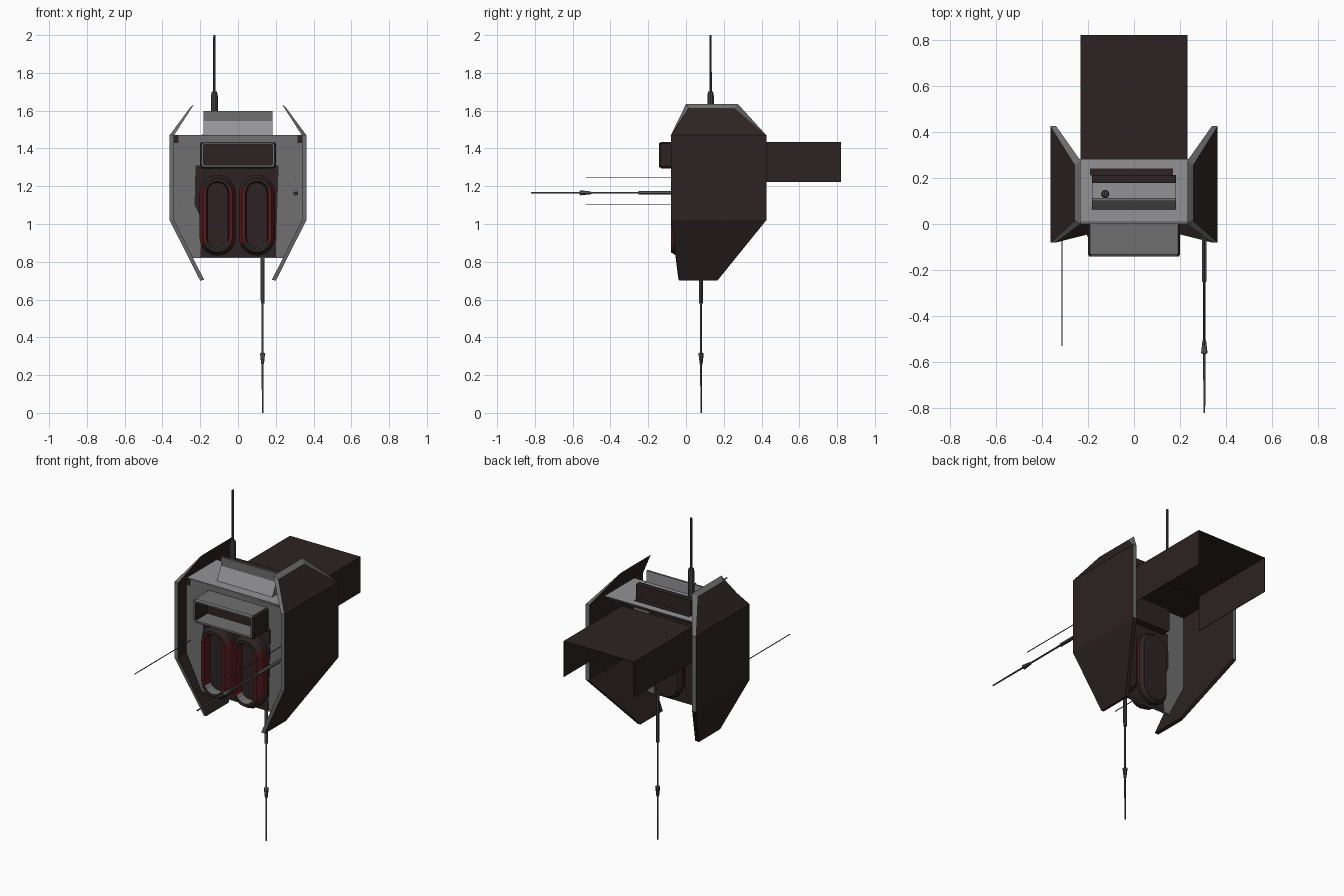
import bpy, bmesh, math
from mathutils import Vector

if "Cube" in bpy.data.objects:
    bpy.data.objects.remove(bpy.data.objects["Cube"])


def mat(name, r, g, b):
    m = bpy.data.materials.new(name)
    m.diffuse_color = (r, g, b, 1)
    m.use_nodes = True
    m.node_tree.nodes["Principled BSDF"].inputs["Base Color"].default_value = m.diffuse_color
    return m


GREY = mat("grey_metal", 0.16, 0.16, 0.165)
LIGHT = mat("light_grey_metal", 0.29, 0.29, 0.3)
BROWN = mat("dark_brown", 0.026, 0.017, 0.017)
RED = mat("dark_red", 0.09, 0.011, 0.012)
STEEL = mat("dark_steel", 0.06, 0.06, 0.062)


def make(name, verts, faces, mats, rule=None, recalc=True):
    me = bpy.data.meshes.new(name)
    bm = bmesh.new()
    vs = [bm.verts.new(v) for v in verts]
    for f in faces:
        bm.faces.new([vs[i] for i in f])
    if recalc:
        bmesh.ops.recalc_face_normals(bm, faces=bm.faces)
    bm.normal_update()
    for m in mats:
        me.materials.append(m)
    if rule:
        for f in bm.faces:
            f.material_index = rule(f)
    bm.to_mesh(me)
    bm.free()
    ob = bpy.data.objects.new(name, me)
    bpy.context.collection.objects.link(ob)
    return ob


def loft(name, rings, mats, rule=None):
    """Skin equal-sized rings and cap both ends."""
    n, k = len(rings[0]), len(rings)
    verts = [p for r in rings for p in r]
    faces = []
    for j in range(k - 1):
        a, b = j * n, (j + 1) * n
        faces += [(a + i, a + (i + 1) % n, b + (i + 1) % n, b + i) for i in range(n)]
    faces += [tuple(range(n)), tuple(range((k - 1) * n, k * n))]
    return make(name, verts, faces, mats, rule)


def box(name, x0, x1, y0, y1, z0, z1, mats, rule=None):
    ring = lambda y: [(x0, y, z0), (x1, y, z0), (x1, y, z1), (x0, y, z1)]
    return loft(name, [ring(y0), ring(y1)], mats, rule)


def extrude_x(name, profile, hx, mats, rule=None):
    return loft(name, [[(x, y, z) for y, z in profile] for x in (-hx, hx)], mats, rule)


def rod(name, base, axis, steps, mats, rule=None, sides=10):
    """Turned rod: steps are (distance along axis, radius)."""
    rot = Vector((0, 0, 1)).rotation_difference(Vector(axis)).to_matrix()
    rings = [[Vector(base) + rot @ Vector((r * math.cos(2 * math.pi * i / sides),
                                           r * math.sin(2 * math.pi * i / sides), d))
              for i in range(sides)] for d, r in steps]
    return loft(name, rings, mats, rule)


# Open body: front plate following the side panels, plus a roof
outline = [(-0.24, 0.82), (0.24, 0.82), (0.34, 1.02), (0.34, 1.47), (-0.34, 1.47), (-0.34, 1.02)]
loft("front_plate", [[(x, y, z) for x, z in outline] for y in (0.0, 0.012)], [GREY])
box("roof", -0.34, 0.34, 0.0, 0.283, 1.455, 1.47, [BROWN, LIGHT], lambda f: 1 if f.normal.z > 0.5 else 0)

# Brown paint plates on the front plate and roof
paint = [(-0.2, 0.825), (0.2, 0.825), (0.205, 1.0), (0.215, 1.31), (-0.225, 1.31), (-0.23, 1.1), (-0.19, 1.02)]
loft("front_paint", [[(x, y, z) for x, z in paint] for y in (-0.004, 0.002)], [BROWN])
loft("inside_paint", [[(x, y, z) for x, z in paint] for y in (0.01, 0.016)], [BROWN])
for s in (1, -1):
    box("corner_paint", s * 0.315, s * 0.338, -0.004, 0.002, 1.43, 1.468, [BROWN])
box("roof_paint", -0.19, 0.17, 0.21, 0.24, 1.468, 1.474, [BROWN])

# Folded side armour panels with grey rims: (x, z, y front, y back)
outer = [(0.20, 0.70, -0.035, 0.165), (0.362, 1.02, -0.08, 0.425),
         (0.362, 1.47, -0.08, 0.425), (0.255, 1.615, 0.015, 0.255)]
inner = [(0.18, 0.705, -0.04, 0.17), (0.338, 1.02, -0.08, 0.425),
         (0.338, 1.47, -0.08, 0.425), (0.232, 1.635, 0.0, 0.275)]
for s, side in ((1, "right"), (-1, "left")):
    rings = [[(s * o[0], o[2], o[1]), (s * o[0], o[3], o[1]), (s * i[0], i[3], i[1]), (s * i[0], i[2], i[1])]
             for o, i in zip(outer, inner)]
    loft(side + "_armour_panel", rings, [BROWN, GREY],
         lambda f: 1 if f.normal.y < -0.5 or f.calc_area() < 0.012 and f.calc_center_median().z > 1.2 else 0)


# Visor: hollow bevelled frame with a dark recess
def visor_ring(hx, z0, z1, y, c):
    return [(-hx + c, y, z0), (hx - c, y, z0), (hx, y, z0 + c), (hx, y, z1 - c),
            (hx - c, y, z1), (-hx + c, y, z1), (-hx, y, z1 - c), (-hx, y, z0 + c)]


loft("visor_frame", [visor_ring(0.2, 1.295, 1.435, 0.06, 0.01), visor_ring(0.2, 1.295, 1.435, -0.132, 0.01),
                     visor_ring(0.193, 1.302, 1.428, -0.142, 0.008), visor_ring(0.183, 1.312, 1.42, -0.142, 0.004),
                     visor_ring(0.183, 1.312, 1.42, -0.03, 0.004)], [GREY, BROWN],
     lambda f: 1 if abs(f.normal.x) > 0.5 or f.normal.z < -0.5 or f.calc_center_median().y > -0.1
     and f.normal.z < 0.5 else 0)


# Twin pods: stadium rings with a recessed centre
def stadium(cx, r, y, n=8):
    pts = []
    for cz, start in ((1.165, 0), (0.928, math.pi)):
        pts += [(cx + r * math.cos(start + math.pi * i / n), y, cz + r * math.sin(start + math.pi * i / n))
                for i in range(n + 1)]
    return pts


def pod_paint(cx):
    def rule(f):
        c = f.calc_center_median()
        if c.y > -0.07 and c.z < 0.9 and f.normal.z > 0.5:
            return 2
        return 1 if 0.91 < c.z < 1.19 and abs(c.x - cx) > 0.05 and c.y < -0.01 else 0
    return rule


for cx, side in ((-0.108, "left"), (0.1, "right")):
    loft(side + "_pod", [stadium(cx, 0.08, 0.05), stadium(cx, 0.096, 0.03), stadium(cx, 0.096, -0.05),
                         stadium(cx, 0.078, -0.08), stadium(cx, 0.06, -0.08), stadium(cx, 0.054, -0.03)],
         [BROWN, RED, GREY], pod_paint(cx))

# Roof tray: sloped front wall and low brown back wall around the antenna
front_wall = [(0.062, 1.47), (0.1, 1.545), (0.1, 1.597), (0.112, 1.597), (0.112, 1.47)]
extrude_x("roof_tray_front", front_wall, 0.182, [GREY, LIGHT],
          lambda f: 1 if f.normal.y > 0.5 or f.normal.y < -0.3 and f.normal.z > 0.1 else 0)
back_wall = [(0.178, 1.47), (0.178, 1.555), (0.212, 1.555), (0.212, 1.47)]
extrude_x("roof_tray_back", back_wall, 0.182, [BROWN])
box("roof_tray_floor", -0.182, 0.182, 0.1, 0.19, 1.47, 1.53, [LIGHT])

# Rear hood: thin channel open below and behind
hood = [(-0.232, 1.222), (-0.232, 1.435), (0.232, 1.435), (0.232, 1.222)]
verts = [(x, y, z) for y in (0.27, 0.82) for x, z in hood]
hood_ob = make("rear_hood", verts, [(i, i + 1, i + 5, i + 4) for i in range(3)], [BROWN], recalc=False)
thick = hood_ob.modifiers.new("thickness", "SOLIDIFY")
thick.thickness = 0.003

# Antennas and rods
rod("roof_antenna", (-0.125, 0.13, 1.53), (0, 0, 1),
    [(0, 0.018), (0.15, 0.018), (0.17, 0.014), (0.171, 0.007), (0.47, 0.006)], [STEEL])
rod("front_probe", (0.305, 0, 1.165), (0, -1, 0),
    [(0, 0.01), (0.25, 0.01), (0.251, 0.005), (0.5, 0.005), (0.505, 0.008), (0.56, 0.014),
     (0.565, 0.005), (0.82, 0.004)], [STEEL, GREY], lambda f: 1 if f.normal.z > 0.2 else 0)
rod("bottom_probe", (0.13, 0.08, 0.88), (0, 0, -1),
    [(0, 0.011), (0.3, 0.01), (0.301, 0.005), (0.56, 0.005), (0.565, 0.014), (0.62, 0.008),
     (0.625, 0.005), (0.88, 0.004)], [STEEL, GREY], lambda f: 1 if f.normal.y < -0.2 else 0)
for x, z, side in ((0.305, 1.245, "right"), (-0.312, 1.105, "left")):
    rod(side + "_whisker", (x, 0, z), (0, -1, 0), [(0, 0.0025), (0.53, 0.0025)], [STEEL], None, 6)
